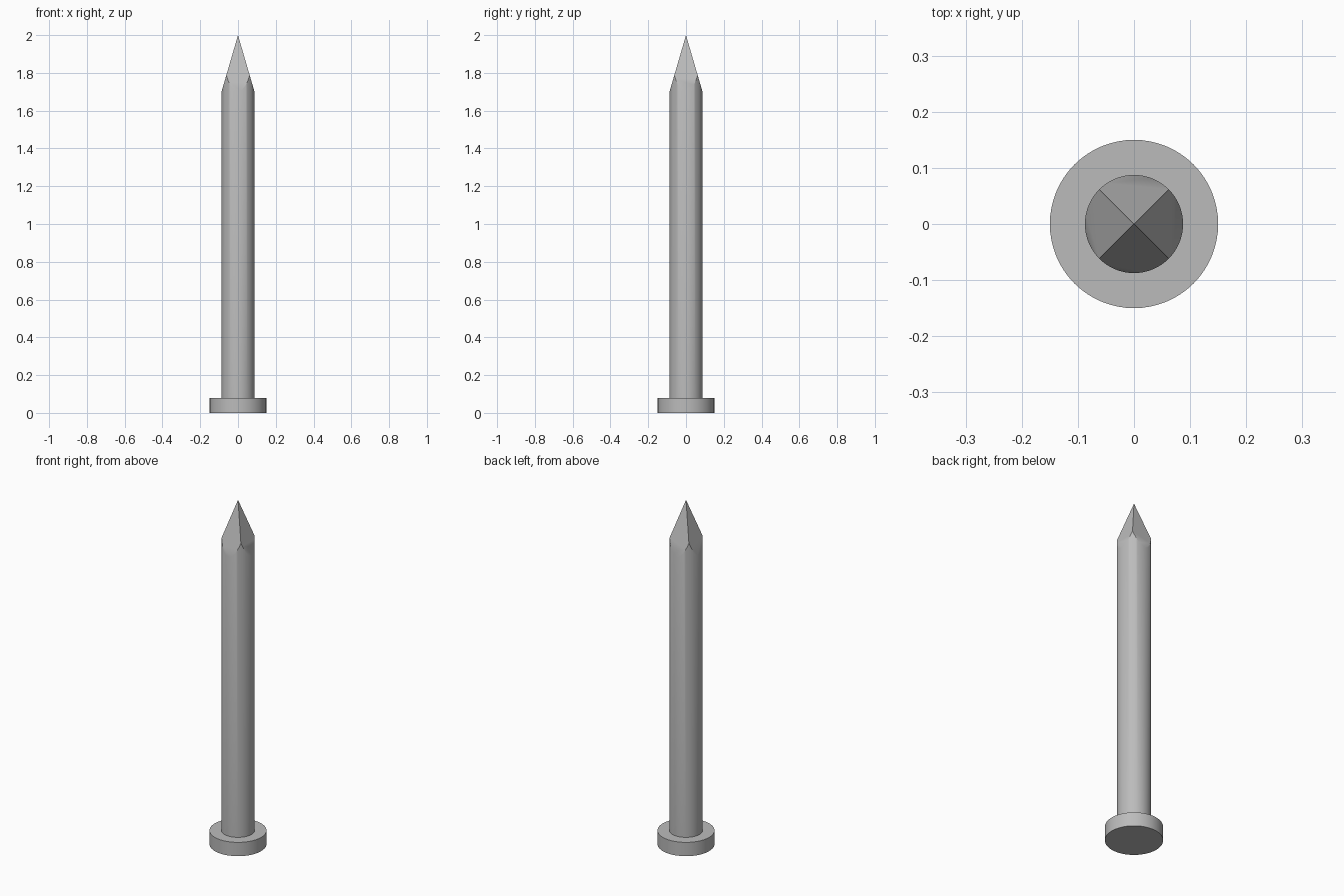
import bpy, bmesh, math
from mathutils import Matrix, Vector

cube = bpy.data.objects.get("Cube")
if cube:
    bpy.data.objects.remove(cube, do_unlink=True)

HEAD_RADIUS, HEAD_HEIGHT = 0.15, 0.08
SHAFT_RADIUS, SHOULDER_Z, TIP_Z = 0.0875, 1.70, 2.0
SEGMENTS = 64

steel = bpy.data.materials.new("grey steel")
colour = (0.5, 0.5, 0.5, 1)
steel.diffuse_color = colour
steel.use_nodes = True
steel.node_tree.nodes["Principled BSDF"].inputs["Base Color"].default_value = colour


def cylinder(bm, radius, bottom, top):
    bmesh.ops.create_cone(
        bm, cap_ends=True, segments=SEGMENTS, radius1=radius, radius2=radius,
        depth=top - bottom, matrix=Matrix.Translation((0, 0, (bottom + top) / 2)))


def finish(bm, name):
    bmesh.ops.recalc_face_normals(bm, faces=bm.faces)
    mesh = bpy.data.meshes.new(name)
    bm.to_mesh(mesh)
    bm.free()
    mesh.materials.append(steel)
    obj = bpy.data.objects.new(name, mesh)
    bpy.context.collection.objects.link(obj)
    bpy.ops.object.select_all(action="DESELECT")
    obj.select_set(True)
    bpy.context.view_layer.objects.active = obj
    bpy.ops.object.shade_smooth_by_angle(angle=math.radians(30))


# Flat round head
bm = bmesh.new()
cylinder(bm, HEAD_RADIUS, 0, HEAD_HEIGHT)
finish(bm, "nail_head")

# Round shaft, cut by four sloping planes that meet at the point
bm = bmesh.new()
cylinder(bm, SHAFT_RADIUS, HEAD_HEIGHT, TIP_Z)
for quarter in range(4):
    turn = Matrix.Rotation(quarter * math.pi / 2, 3, "Z")
    normal = turn @ Vector((TIP_Z - SHOULDER_Z, 0, SHAFT_RADIUS)).normalized()
    cut = bmesh.ops.bisect_plane(
        bm, geom=bm.verts[:] + bm.edges[:] + bm.faces[:],
        plane_co=(0, 0, TIP_Z), plane_no=normal, clear_outer=True)
    rim = [e for e in cut["geom_cut"] if isinstance(e, bmesh.types.BMEdge)]
    bmesh.ops.holes_fill(bm, edges=[e for e in rim if e.is_boundary], sides=0)
bmesh.ops.remove_doubles(bm, verts=bm.verts, dist=0.0001)
finish(bm, "nail_shaft")
